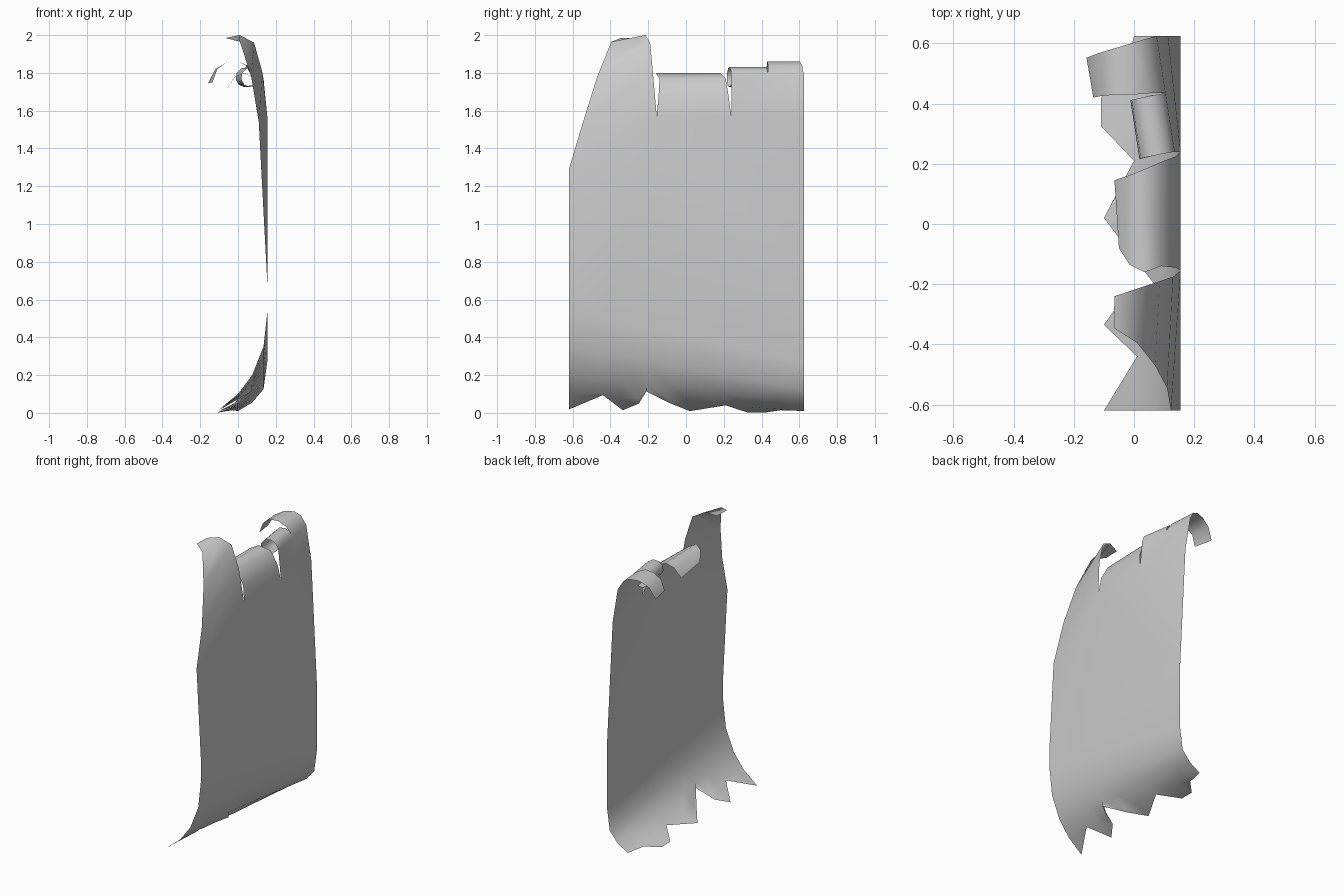
import bpy, bmesh, math
from mathutils import Vector

if "Cube" in bpy.data.objects:
    bpy.data.objects.remove(bpy.data.objects["Cube"])

bm = bmesh.new()


def face(points):
    bm.faces.new([bm.verts.new(p) for p in points])


def strip(a, b):
    """Loft a ribbon between two edge paths, skipping collapsed corners."""
    for i in range(len(a) - 1):
        pts = []
        for p in (a[i], b[i], b[i + 1], a[i + 1]):
            p = Vector(p)
            if all((p - q).length > 1e-4 for q in pts):
                pts.append(p)
        if len(pts) > 2:
            face(pts)


# Bottom curl: profile blends from the -y side to the +y side, cut at a torn edge
prof_a = [(.155, .53), (.135, .35), (.075, .20), (0, .10), (-.11, .01)]
prof_b = [(.155, .27), (.135, .125), (.075, .055), (0, .01), (-.11, 0)]
torn = [(-.62, -.10), (-.44, .01), (-.335, -.10), (-.25, -.04), (-.21, .075), (-.085, -.02),
        (.02, -.10), (.21, 0), (.325, -.11), (.42, -.11), (.5, -.03), (.625, 0)]


def column(y, x_end):
    u = (y + .62) / 1.245
    prof = [(a[0], a[1] * (1 - u) + b[1] * u) for a, b in zip(prof_a, prof_b)]
    out = []
    for i, (x, z) in enumerate(prof):
        if x >= x_end - 1e-6:
            out.append((x, y, z))
            continue
        if len(out) == i:
            px, pz = prof[i - 1]
            t = (px - x_end) / (px - x)
            out.append((x_end, y, pz + (z - pz) * t))
        else:
            out.append(out[-1])
    return out


cols = [column(y, x) for y, x in torn]
for c, d in zip(cols, cols[1:]):
    strip(c, d)

# Flat middle of the sheet
tear_a, tear_b = (.155, -.155, 1.57), (.155, .24, 1.57)
low_a, low_b = (.155, -.62, .69), (.155, .625, .72)
face([c[0] for c in cols] + [low_b, tear_b, tear_a, low_a])

# Tall slanted lobe at -y
strip([low_a, (.123, -.62, 1.29), (.11, -.545, 1.54), (.07, -.47, 1.78), (.01, -.395, 1.965),
       (-.067, -.345, 1.985)],
      [tear_a, tear_a, (.13, -.175, 1.80), (.085, -.19, 1.96), (.01, -.215, 2.0),
       (-.065, -.24, 1.985)])

# Middle lobe folded over
strip([tear_a, (.14, -.145, 1.68), (.09, -.14, 1.77), (.035, -.16, 1.80), (-.015, -.135, 1.78),
       (-.05, -.08, 1.73)],
      [tear_b, (.14, .225, 1.68), (.10, .21, 1.77), (.03, .18, 1.80), (-.02, .16, 1.775),
       (-.065, .145, 1.71)])


# Rolled lobe: tilted spiral
def roll(cx, cy, n=8):
    pts = []
    for i in range(n + 1):
        a = math.radians(300) * i / n
        r = .065 - .02 * i / n
        pts.append((cx + r * math.cos(a), cy + .012 * (math.cos(a) - 1), 1.772 + r * math.sin(a)))
    return pts


roll_a, roll_b = roll(.07, .24), roll(.04, .435)
strip(roll_a, roll_b)

# Shared base of the +y lobes
e1, e2 = (.113, .625, 1.55), (.075, .625, 1.78)
face([tear_b, low_b, e1])
face([tear_b, e1, e2, roll_b[0]])
face([tear_b, roll_b[0], roll_a[0]])

# Outer lobe arching over at +y
strip([roll_b[0], (.06, .435, 1.835), (0, .43, 1.86), (-.06, .43, 1.855), (-.11, .425, 1.82),
       (-.135, .42, 1.75)],
      [e2, (.04, .615, 1.84), (0, .603, 1.86), (-.06, .585, 1.855), (-.12, .567, 1.82),
       (-.158, .552, 1.745)])

bmesh.ops.remove_doubles(bm, verts=bm.verts, dist=.0005)
bmesh.ops.recalc_face_normals(bm, faces=bm.faces)
if max(bm.faces, key=lambda f: f.calc_area()).normal.x < 0:
    bmesh.ops.reverse_faces(bm, faces=bm.faces)

mesh = bpy.data.meshes.new("torn_sheet")
bm.to_mesh(mesh)
bm.free()
sheet = bpy.data.objects.new("torn_sheet", mesh)
bpy.context.collection.objects.link(sheet)
bpy.context.view_layer.objects.active = sheet
sheet.select_set(True)
bpy.ops.object.shade_smooth_by_angle(angle=math.radians(60))
